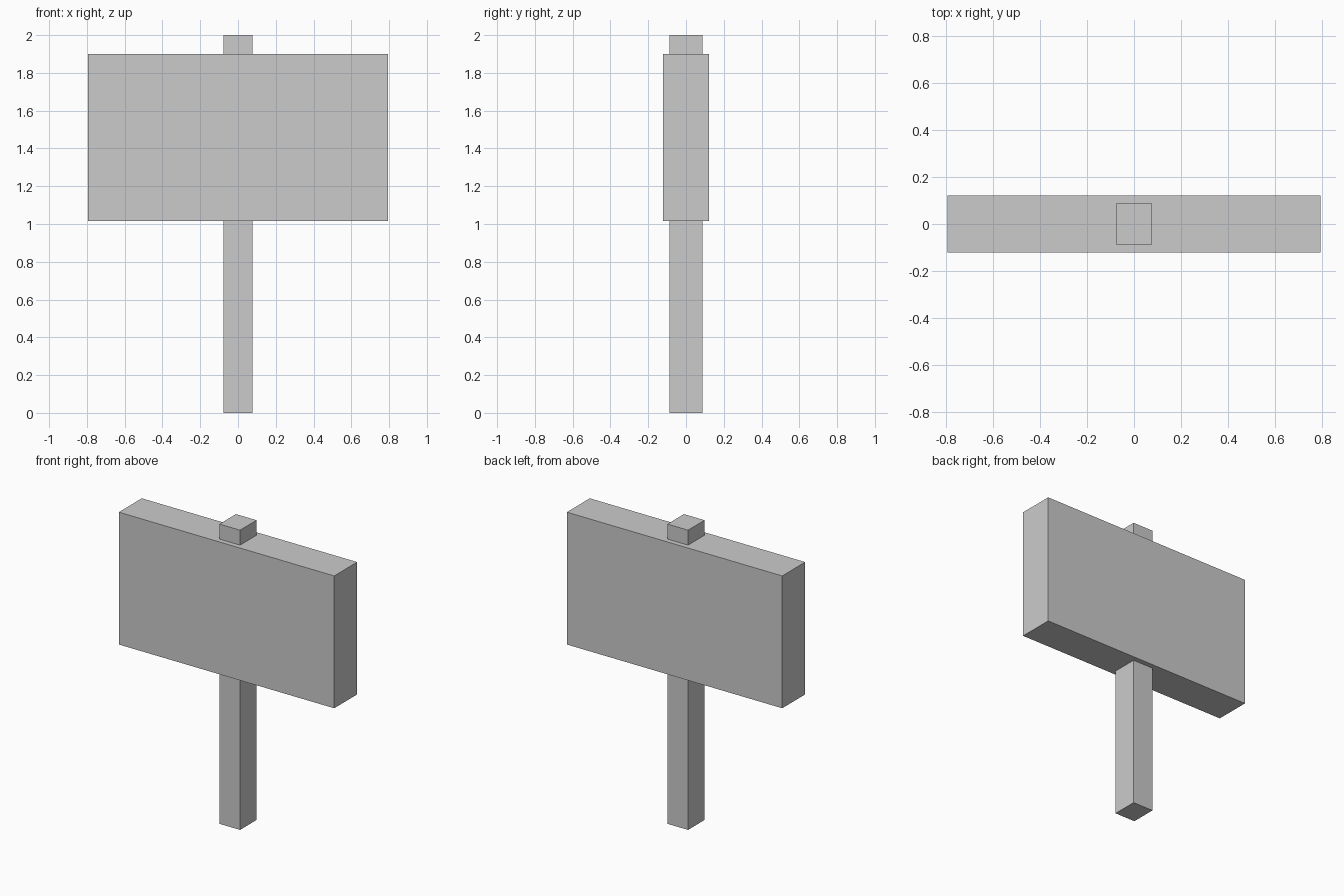
import bpy

if "Cube" in bpy.data.objects:
    bpy.data.objects.remove(bpy.data.objects["Cube"])


def box(name, size, z_low, z_high):
    """Box centred on x and y, spanning z_low to z_high."""
    bpy.ops.mesh.primitive_cube_add(size=1, location=(0, 0, (z_low + z_high) / 2))
    obj = bpy.context.object
    obj.name = name
    obj.scale = (size[0], size[1], z_high - z_low)
    bpy.ops.object.transform_apply(location=False, rotation=False, scale=True)
    return obj


# Upright post running through the board
box("post", (0.152, 0.174), 0.0, 2.0)

# Wide sign board
box("sign_board", (1.59, 0.242), 1.017, 1.90)
